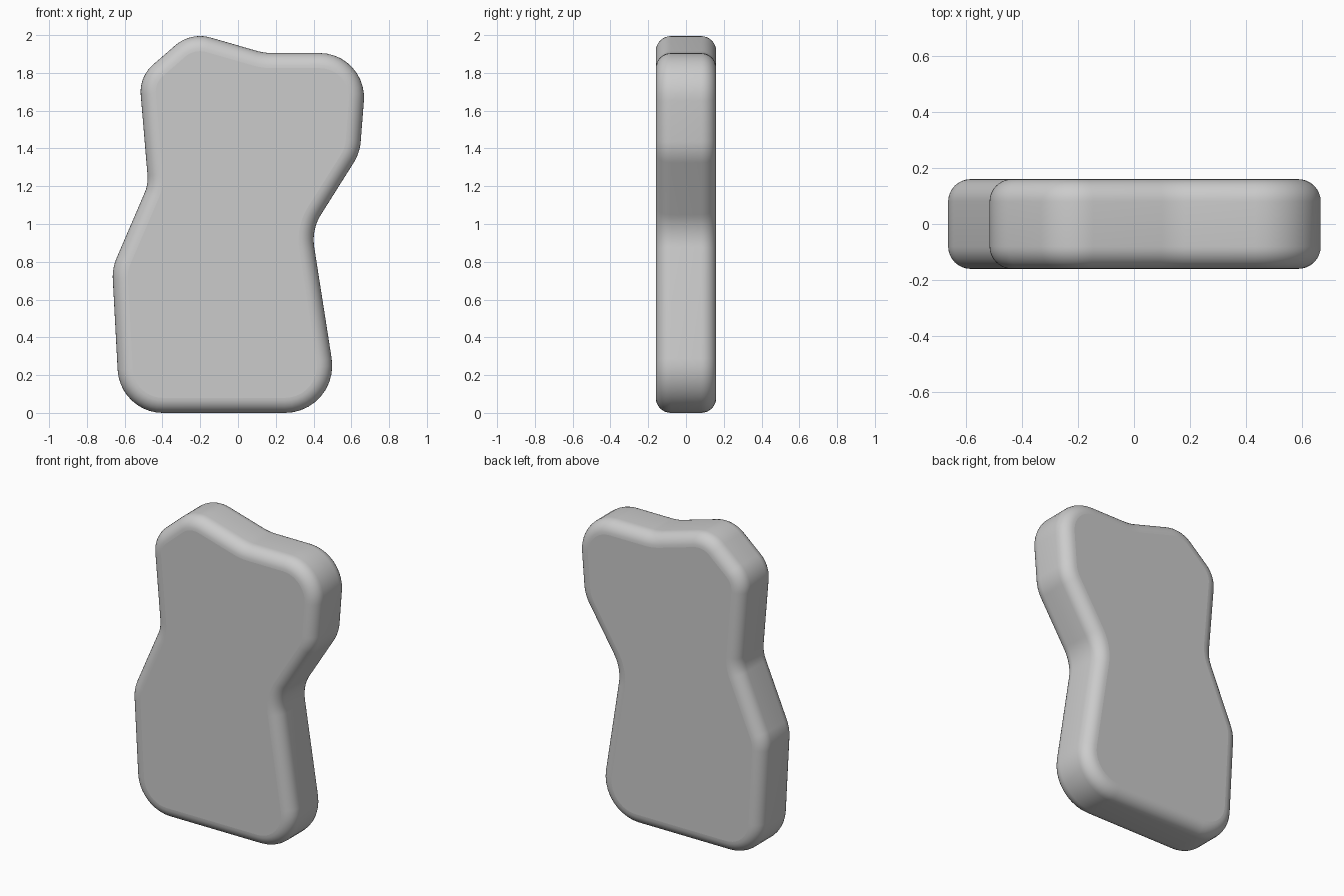
import bpy, bmesh, math
from mathutils import Vector

if "Cube" in bpy.data.objects:
    bpy.data.objects.remove(bpy.data.objects["Cube"])

# Outline corners seen from the front, counter-clockwise: x, z, fillet radius
CORNERS = [
    (-0.625, 0.0, 0.24), (0.541, 0.0, 0.25), (0.389, 0.97, 0.25),
    (0.645, 1.376, 0.25), (0.686, 1.905, 0.235), (0.14, 1.905, 0.3),
    (-0.25, 2.017, 0.2), (-0.523, 1.78, 0.19), (-0.475, 1.21, 0.2),
    (-0.666, 0.766, 0.25),
]
HALF_DEPTH = 0.16
EDGE_RADIUS = 0.08
ARC_STEPS = 10
EDGE_STEPS = 8


def rounded_outline(corners):
    """Return (point, outward normal) pairs with every corner filleted."""
    result = []
    n = len(corners)
    for i, (x, z, r) in enumerate(corners):
        p = Vector((x, z))
        d0 = (p - Vector(corners[i - 1][:2])).normalized()
        d1 = (Vector(corners[(i + 1) % n][:2]) - p).normalized()
        a0 = math.atan2(d0.y, d0.x)
        turn = math.atan2(d0.x * d1.y - d0.y * d1.x, d0.dot(d1))
        side = 1 if turn > 0 else -1
        start = p - d0 * r * math.tan(abs(turn) / 2)
        centre = start + Vector((-d0.y, d0.x)) * r * side
        for k in range(ARC_STEPS + 1):
            a = a0 + turn * k / ARC_STEPS
            normal = Vector((math.sin(a), -math.cos(a)))
            result.append((centre + normal * r * side, normal))
    return result


# Slab body: rings of the outline swept round a quarter-circle edge, front to back
outline = rounded_outline(CORNERS)
angles = [math.pi / 2 * k / EDGE_STEPS for k in range(EDGE_STEPS + 1)]
profile = [(EDGE_RADIUS * (1 - math.sin(a)),
            -HALF_DEPTH + EDGE_RADIUS * (1 - math.cos(a))) for a in angles]
profile += [(inset, -y) for inset, y in reversed(profile)]

bm = bmesh.new()
rings = []
for inset, y in profile:
    ring = []
    for p, normal in outline:
        q = p - normal * inset
        ring.append(bm.verts.new((q.x, y, q.y)))
    rings.append(ring)
count = len(outline)
for a, b in zip(rings, rings[1:]):
    for i in range(count):
        j = (i + 1) % count
        bm.faces.new((a[i], a[j], b[j], b[i])).smooth = True

# Flat front and back faces
bm.faces.new(rings[0])
bm.faces.new(rings[-1][::-1])
bmesh.ops.recalc_face_normals(bm, faces=bm.faces)

mesh = bpy.data.meshes.new("slab_body")
bm.to_mesh(mesh)
bm.free()
body = bpy.data.objects.new("slab_body", mesh)
bpy.context.collection.objects.link(body)
